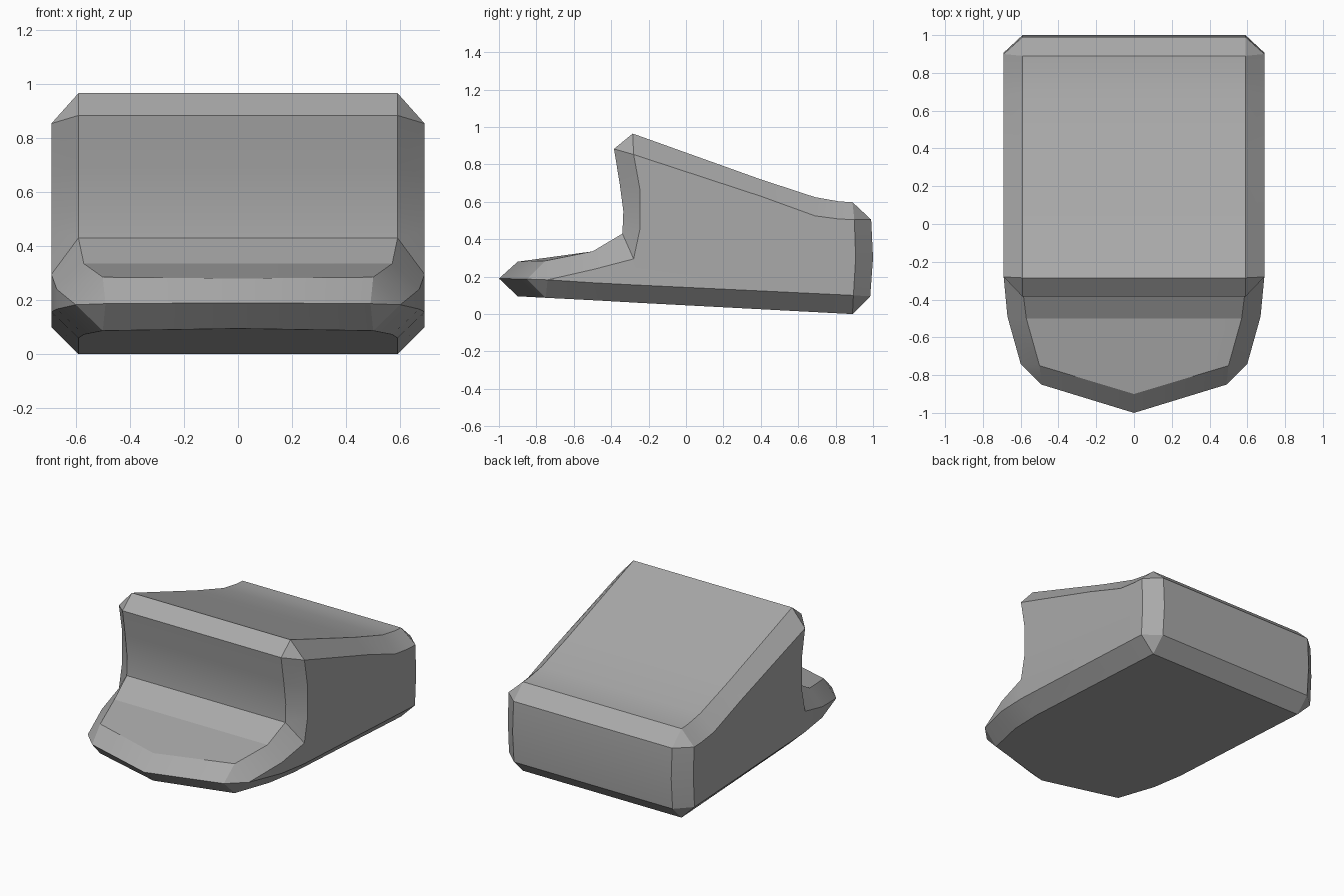
import bpy
import bmesh

default_cube = bpy.data.objects.get("Cube")
if default_cube:
    bpy.data.objects.remove(default_cube, do_unlink=True)

INNER = 0.59   # half width of the crown, back and sole
OUTER = 0.69   # half width at the flat sides

# One material for the whole body
grey = bpy.data.materials.new("mid grey")
grey.use_nodes = True
colour = (0.4, 0.4, 0.4, 1)
grey.diffuse_color = colour
grey.node_tree.nodes["Principled BSDF"].inputs["Base Color"].default_value = colour

# Centre profile: toe top, front wall, crest, slope, back, sole
inner_profile = [
    (0.5, -0.75, 0.285), (0.57, -0.5, 0.335),
    (INNER, -0.34, 0.43), (INNER, -0.335, 0.55), (INNER, -0.355, 0.7),
    (INNER, -0.385, 0.883), (INNER, -0.285, 0.965),
    (INNER, 0.4, 0.72), (INNER, 0.69, 0.625), (INNER, 0.82, 0.602), (INNER, 0.89, 0.598),
    (INNER, 0.99, 0.505), (INNER, 1, 0.3), (INNER, 0.985, 0.095),
    (INNER, 0.89, 0), (INNER, -0.25, 0.06), (0.57, -0.48, 0.073), (0.5, -0.75, 0.087),
]

# Side outline, matched point for point; repeated points make chamfered corners
toe_corner = (0.6, -0.74, 0.183)
crest_corner = (OUTER, -0.28, 0.853)
back_top = (OUTER, 0.9, 0.505)
back_low = (OUTER, 0.895, 0.1)
outer_profile = [
    toe_corner, (0.67, -0.49, 0.24),
    (OUTER, -0.28, 0.295), (OUTER, -0.245, 0.46), (OUTER, -0.245, 0.66),
    crest_corner, crest_corner,
    (OUTER, 0.4, 0.63), (OUTER, 0.69, 0.525), (OUTER, 0.82, 0.508), back_top,
    back_top, (OUTER, 0.907, 0.3), back_low,
    back_low, (OUTER, -0.28, 0.156), (0.67, -0.49, 0.167), toe_corner,
]

bm = bmesh.new()
made = {}


def vert(point):
    """Return the shared vertex at a point."""
    if point not in made:
        made[point] = bm.verts.new(point)
    return made[point]


def face(*points):
    """Make a face, dropping repeated points."""
    unique = list(dict.fromkeys(points))
    if len(unique) > 2:
        bm.faces.new([vert(p) for p in unique])


def strip(first, second):
    """Join two matching rows of points with faces."""
    for i in range(len(first) - 1):
        face(first[i], first[i + 1], second[i + 1], second[i])


# Centre line, with the toe drawn forward to a point
centre = [(0, y, z) for x, y, z in inner_profile]
centre[0] = (0, -0.9, 0.28)
centre[-1] = (0, -0.9, 0.095)

# Crown, back and sole, then the chamfer running round the side
strip(centre, inner_profile)
strip(inner_profile, outer_profile)

# Toe chamfers above and below the pointed rim
tip = (0, -1, 0.19)
rim = (0.49, -0.85, 0.187)
for end in (0, -1):
    face(centre[end], tip, rim, inner_profile[end])
    face(inner_profile[end], rim, toe_corner)

# Flat side and its tapering part along the toe
face(*outer_profile[2:-2])
face(outer_profile[1], outer_profile[2], outer_profile[-3], outer_profile[-2])
face(toe_corner, outer_profile[1], outer_profile[-2])

bmesh.ops.recalc_face_normals(bm, faces=bm.faces[:])
# Half shells can be turned inside out: the crown must face up
crown = max(bm.faces, key=lambda f: f.calc_area() * abs(f.normal.z)
            * (f.calc_center_median().z > 0.5))
if crown.normal.z < 0:
    bmesh.ops.reverse_faces(bm, faces=bm.faces[:])

mesh = bpy.data.meshes.new("foot_body")
bm.to_mesh(mesh)
bm.free()
mesh.materials.append(grey)
body = bpy.data.objects.new("foot_body", mesh)
bpy.context.collection.objects.link(body)

# Soft bends on the curved runs, crisp chamfer edges
bpy.ops.object.select_all(action="DESELECT")
body.select_set(True)
bpy.context.view_layer.objects.active = body
bpy.ops.object.shade_smooth_by_angle(angle=0.31)

# Mirror the modelled half
mirror = body.modifiers.new("Mirror", "MIRROR")
mirror.use_axis[0] = True
mirror.use_clip = True
